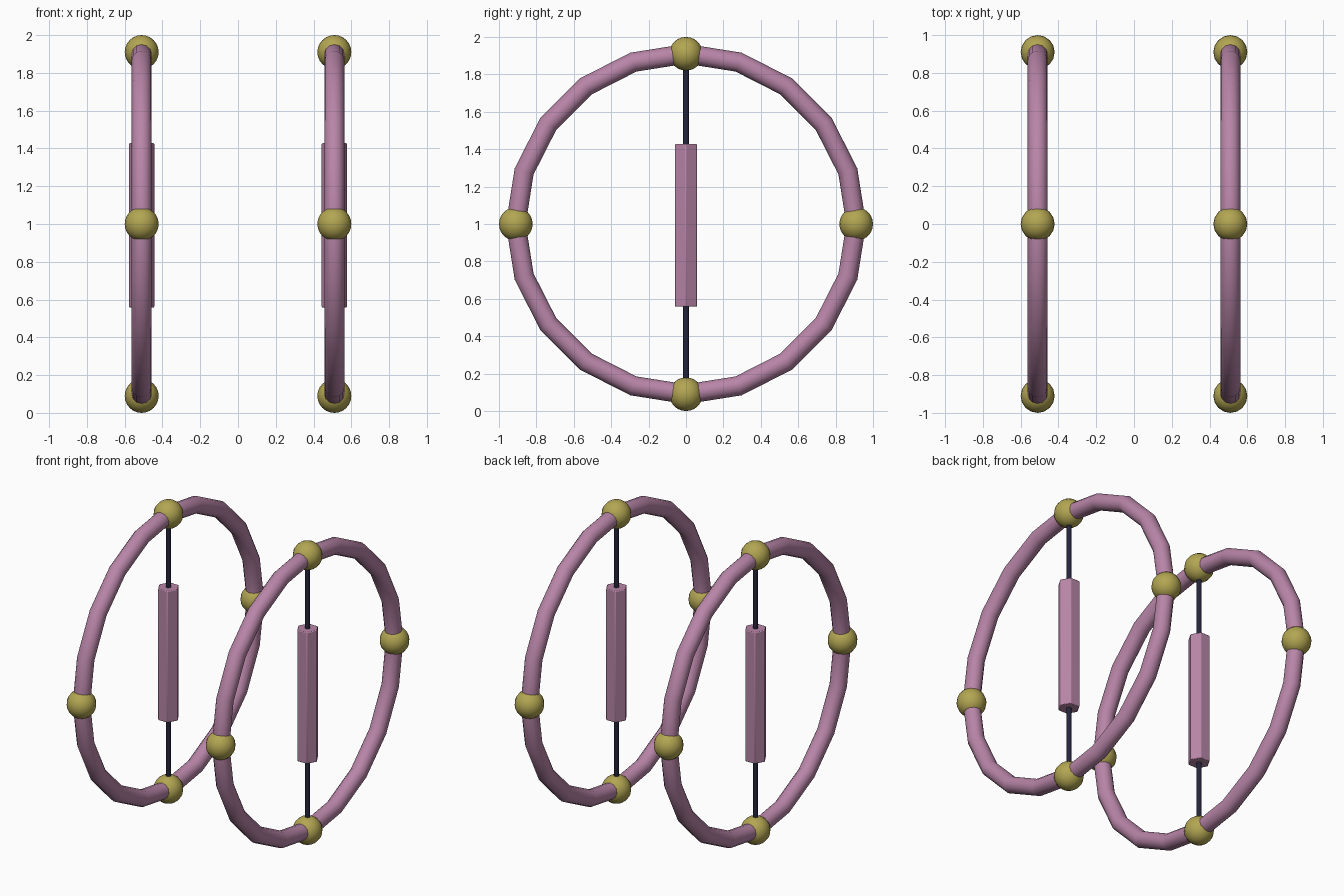
import bpy
from math import pi, radians, sin, cos

cube = bpy.data.objects.get("Cube")
if cube:
    bpy.data.objects.remove(cube, do_unlink=True)


def material(name, rgb):
    mat = bpy.data.materials.new(name)
    mat.use_nodes = True
    mat.diffuse_color = (*rgb, 1)
    mat.node_tree.nodes["Principled BSDF"].inputs["Base Color"].default_value = (*rgb, 1)
    return mat


PINK = material("dusty pink", (0.48, 0.235, 0.39))
GOLD = material("olive gold", (0.45, 0.38, 0.085))
NAVY = material("dark navy", (0.018, 0.018, 0.045))

RING_R, TUBE_R, BEAD_R = 0.91, 0.053, 0.09
SPACING = 0.51


def finish(name, mat, angle=40):
    obj = bpy.context.object
    obj.name = name
    obj.data.materials.append(mat)
    bpy.ops.object.shade_smooth_by_angle(angle=radians(angle))
    return obj


for side, x in (("left", SPACING), ("right", -SPACING)):
    # Upright hoop of twenty straight segments
    bpy.ops.mesh.primitive_torus_add(
        major_segments=20, minor_segments=12, major_radius=RING_R,
        minor_radius=TUBE_R, location=(x, 0, 1), rotation=(0, pi / 2, 0))
    finish(side + "_hoop", PINK)

    # Beads at the four quarter points
    for i, place in enumerate(("back", "top", "front", "bottom")):
        a = i * pi / 2
        bpy.ops.mesh.primitive_uv_sphere_add(
            segments=16, ring_count=12, radius=BEAD_R,
            location=(x, RING_R * cos(a), 1 + RING_R * sin(a)))
        finish(f"{side}_{place}_bead", GOLD)

    # Thin rod spanning the hoop
    bpy.ops.mesh.primitive_cylinder_add(
        vertices=12, radius=0.016, depth=2 * RING_R, location=(x, 0, 1))
    finish(side + "_rod", NAVY)

    # Hexagonal sleeve around the middle of the rod, one corner on each x side
    bpy.ops.mesh.primitive_cylinder_add(
        vertices=6, radius=0.068, depth=0.87, location=(x, 0, 0.993),
        rotation=(0, 0, pi / 2))
    sleeve = finish(side + "_sleeve", PINK, 25)
    bevel = sleeve.modifiers.new("soft edges", "BEVEL")
    bevel.width = 0.005
    bevel.segments = 2
